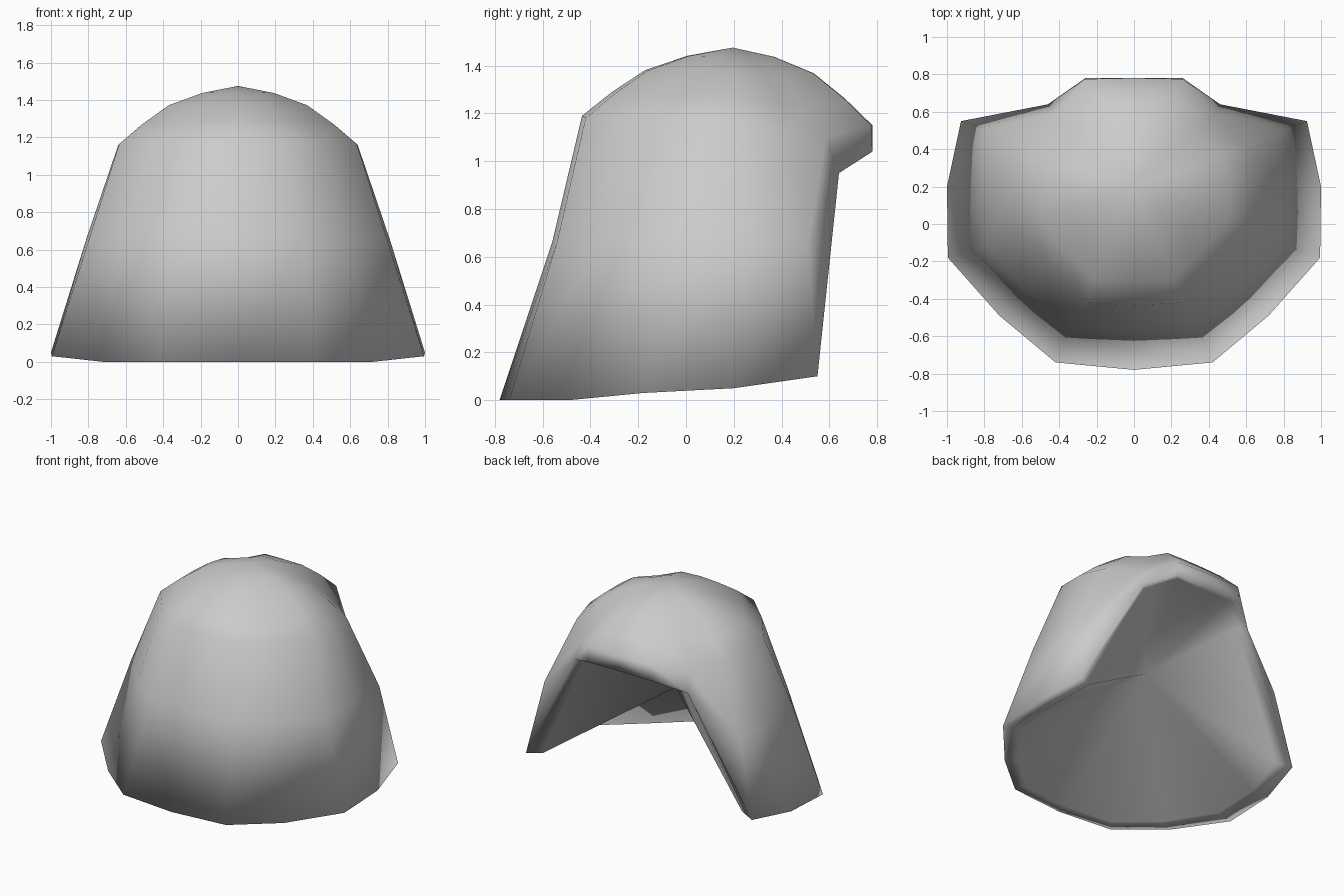
import bpy, bmesh
from mathutils import Vector

if "Cube" in bpy.data.objects:
    bpy.data.objects.remove(bpy.data.objects["Cube"])

# half profile rings, running from the centre of the front round to the opening
bottom = [(0, -.78, 0), (.42, -.74, 0), (.72, -.49, 0), (.995, -.18, .03), (1, .2, .05), (.925, .55, .10)]
middle = [(0, -.56, .66), (.34, -.54, .66), (.58, -.35, .66), (.795, -.11, .66), (.81, .2, .66), (.80, .51, .65)]
upper = [(0, -.435, 1.19), (.26, -.42, 1.18), (.46, -.23, 1.175), (.635, 0, 1.165), (.64, .21, 1.16),
         (.60, .42, 1.13), (.43, .585, 1.1), (.26, .775, 1.15), (0, .78, 1.15)]
fringe = [(.46, .64, .95), (.26, .78, 1.04), (0, .78, 1.04)]
crown = Vector((0, .195, 1.475))
hollow = Vector((0, .12, .67))

bm = bmesh.new()


def ring(points):
    return [bm.verts.new(p) for p in points]


def strip(a, b):
    for i in range(len(a) - 1):
        bm.faces.new((a[i], a[i + 1], b[i + 1], b[i]))


def fan(a, tip):
    for i in range(len(a) - 1):
        bm.faces.new((a[i], a[i + 1], tip))


# hanging walls
lo, mid, up, fr = ring(bottom), ring(middle), ring(upper), ring(fringe)
strip(lo, mid)
strip(mid, up[:6])

# turned edge of the opening and projecting fringe
bm.faces.new((lo[5], fr[0], mid[5]))
bm.faces.new((mid[5], fr[0], up[6], up[5]))
strip(fr, up[6:])

# rounded crown
prev = up
for scale, rise, flat in ((.8, .35, .3), (.58, .67, .62), (.3, .88, .88)):
    pts = []
    for i, p in enumerate(upper):
        q = crown.lerp(Vector(p), scale)
        q.z = p[2] + (crown.z - p[2]) * (flat if i == 2 else rise)
        pts.append(q)
    cur = ring(pts)
    strip(prev, cur)
    prev = cur
fan(prev, bm.verts.new(crown))

# rim and conical hollow inside
edge = lo + fr
rim = ring([(v.co.x * .88, v.co.y * .92, v.co.z + .015) for v in edge])
strip(edge, rim)
fan(rim, bm.verts.new(hollow))

# mirror the half across x
geom = bm.verts[:] + bm.edges[:] + bm.faces[:]
bmesh.ops.mirror(bm, geom=geom, axis='X', merge_dist=.0001)
bmesh.ops.remove_doubles(bm, verts=bm.verts[:], dist=.0005)
bmesh.ops.recalc_face_normals(bm, faces=bm.faces[:])
for f in bm.faces:
    f.smooth = True

mesh = bpy.data.meshes.new("hair_shell")
bm.to_mesh(mesh)
bm.free()
bpy.context.collection.objects.link(bpy.data.objects.new("hair_shell", mesh))
